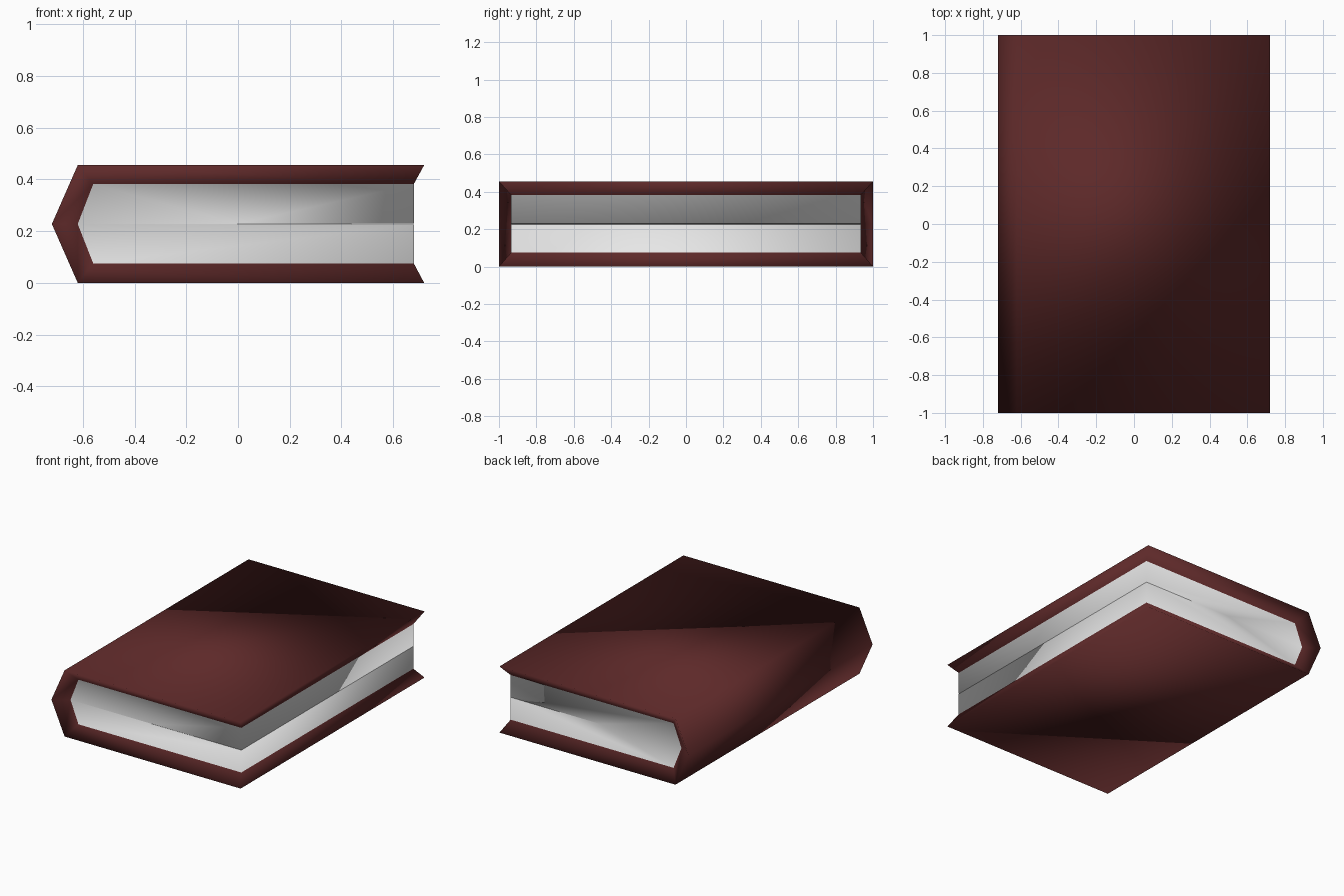
import bpy, bmesh

cube = bpy.data.objects.get("Cube")
if cube:
    bpy.data.objects.remove(cube, do_unlink=True)


def make_material(name, rgb):
    mat = bpy.data.materials.new(name)
    mat.use_nodes = True
    mat.diffuse_color = (*rgb, 1)
    bsdf = next(n for n in mat.node_tree.nodes if n.type == 'BSDF_PRINCIPLED')
    bsdf.inputs["Base Color"].default_value = (*rgb, 1)
    bsdf.inputs["Roughness"].default_value = 0.6
    return mat


COVER, PAGES = 0, 1
MID, GAP = 0.2275, 0.0015

# Cover outline: fore-edge bottom, round the spine, to fore-edge top (x, z)
outer = [(0.72, 0), (-0.62, 0), (-0.72, MID), (-0.62, 0.455), (0.72, 0.455)]
# Page block outline, set back inside the cover, same order
inner = [(0.68, 0.075), (-0.56, 0.075), (-0.62, MID), (-0.56, 0.382), (0.68, 0.382)]
# Slit between the two halves of the page block: upper lip, root, lower lip
slit = [(0.68, MID + GAP), (0.0, MID), (0.68, MID - GAP)]

bm = bmesh.new()


def ring(points, y):
    return [bm.verts.new((x, y, z)) for x, z in points]


def face(verts, material):
    f = bm.faces.new(verts)
    f.material_index = material
    f.smooth = True


def strips(a, b, material):
    """Quads joining two matching rows of vertices."""
    for i in range(len(a) - 1):
        face([a[i], a[i + 1], b[i + 1], b[i]], material)


ends = []
for y, inset_y in ((-1, -0.935), (1, 0.935)):
    o, n, s = ring(outer, y), ring(inner, inset_y), ring(slit, inset_y)
    ends.append((o, n, s))
    # Bevelled rim of the cover and the two halves of the page end
    strips(o, n, COVER)
    upper, root, lower = s
    face([n[2], n[3], n[4], upper, root], PAGES)
    face([n[0], n[1], n[2], root, lower], PAGES)

(o1, n1, s1), (o2, n2, s2) = ends
# Boards and spine
strips(o1, o2, COVER)
# Fore-edge: rim, page halves and slit walls
for k, lip in ((0, 2), (4, 0)):
    face([o1[k], o2[k], n2[k], n1[k]], COVER)
    face([n1[k], n2[k], s2[lip], s1[lip]], PAGES)
strips(s1, s2, PAGES)

bmesh.ops.recalc_face_normals(bm, faces=bm.faces)
mesh = bpy.data.meshes.new("book")
bm.to_mesh(mesh)
bm.free()
mesh.materials.append(make_material("dark red cover", (0.11, 0.022, 0.022)))
mesh.materials.append(make_material("pale grey pages", (0.8, 0.8, 0.8)))

book = bpy.data.objects.new("book", mesh)
bpy.context.scene.collection.objects.link(book)
